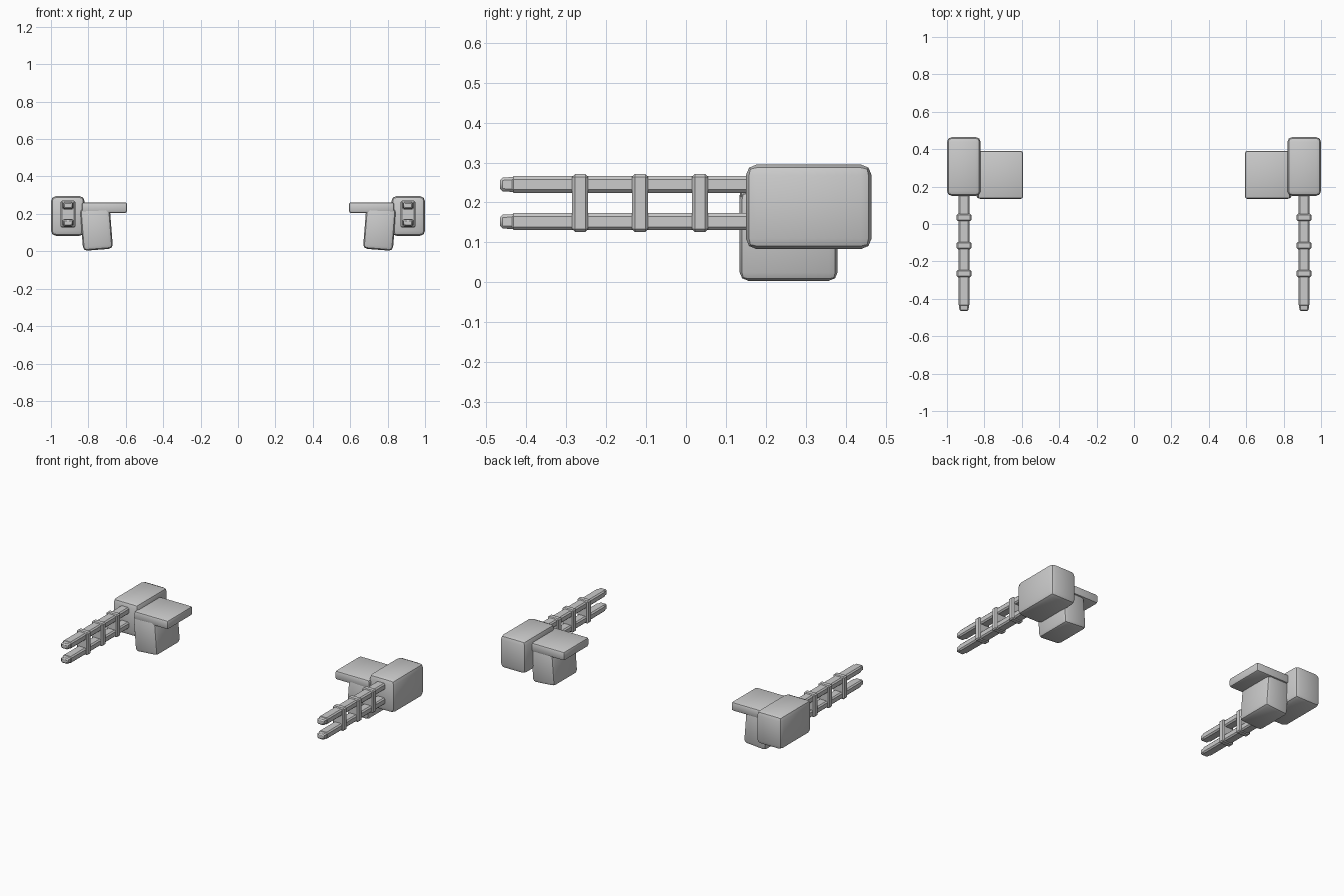
import bpy
import math

if "Cube" in bpy.data.objects:
    bpy.data.objects.remove(bpy.data.objects["Cube"], do_unlink=True)

grey = bpy.data.materials.new("plain grey")
grey.use_nodes = True
colour = (0.6, 0.6, 0.6, 1)
grey.diffuse_color = colour
grey.node_tree.nodes["Principled BSDF"].inputs["Base Color"].default_value = colour


def block(name, low, high, bevel, segments=2, tilt=0, taper=None):
    """Bevelled box between two corners; taper narrows the front end."""
    centre = [(a + b) / 2 for a, b in zip(low, high)]
    bpy.ops.mesh.primitive_cube_add(size=1, location=centre)
    ob = bpy.context.object
    ob.name = name
    size = [b - a for a, b in zip(low, high)]
    for v in ob.data.vertices:
        for i in range(3):
            v.co[i] *= size[i]
        if taper and v.co.y < 0:
            v.co.x *= taper
            v.co.z *= taper
    ob.rotation_euler.y = tilt
    ob.data.materials.append(grey)
    mod = ob.modifiers.new("soft edges", "BEVEL")
    mod.width = bevel
    mod.segments = segments
    mod.limit_method = "NONE"
    bpy.ops.object.modifier_apply(modifier=mod.name)
    bpy.ops.object.shade_smooth_by_angle(angle=math.radians(35))
    return ob


def mirrored(ob, base):
    """Copy a left part to the right side."""
    ob.name = "left_" + base
    twin = ob.copy()
    twin.data = ob.data.copy()
    twin.name = "right_" + base
    bpy.context.collection.objects.link(twin)
    twin.location.x *= -1
    twin.rotation_euler.y *= -1
    for v in twin.data.vertices:
        v.co.x *= -1
    twin.data.flip_normals()


# Main housing
mirrored(block("housing", (0.82, 0.15, 0.083), (1, 0.465, 0.295), 0.027), "housing")

# Mounting plate and the leaning block below it
mirrored(block("plate", (0.593, 0.135, 0.205), (0.835, 0.39, 0.262), 0.012), "mount_plate")
mirrored(block("block", (0.677, 0.134, 0.008), (0.837, 0.38, 0.235), 0.022,
               tilt=math.radians(4.5)), "mount_block")

# Twin barrels with narrowed tips
for label, z in (("upper", 0.245), ("lower", 0.152)):
    mirrored(block("barrel", (0.879, -0.44, z - 0.021), (0.939, 0.2, z + 0.021), 0.008, 1),
             label + "_barrel")
    mirrored(block("tip", (0.882, -0.466, z - 0.019), (0.936, -0.425, z + 0.019), 0.007, 1,
                   taper=0.9), label + "_barrel_tip")

# Bands clamping the barrels together
for i, y in enumerate((-0.265, -0.115, 0.035)):
    mirrored(block("band", (0.87, y - 0.02, 0.126), (0.948, y + 0.02, 0.271), 0.007, 1),
             "band_" + str(i + 1))
